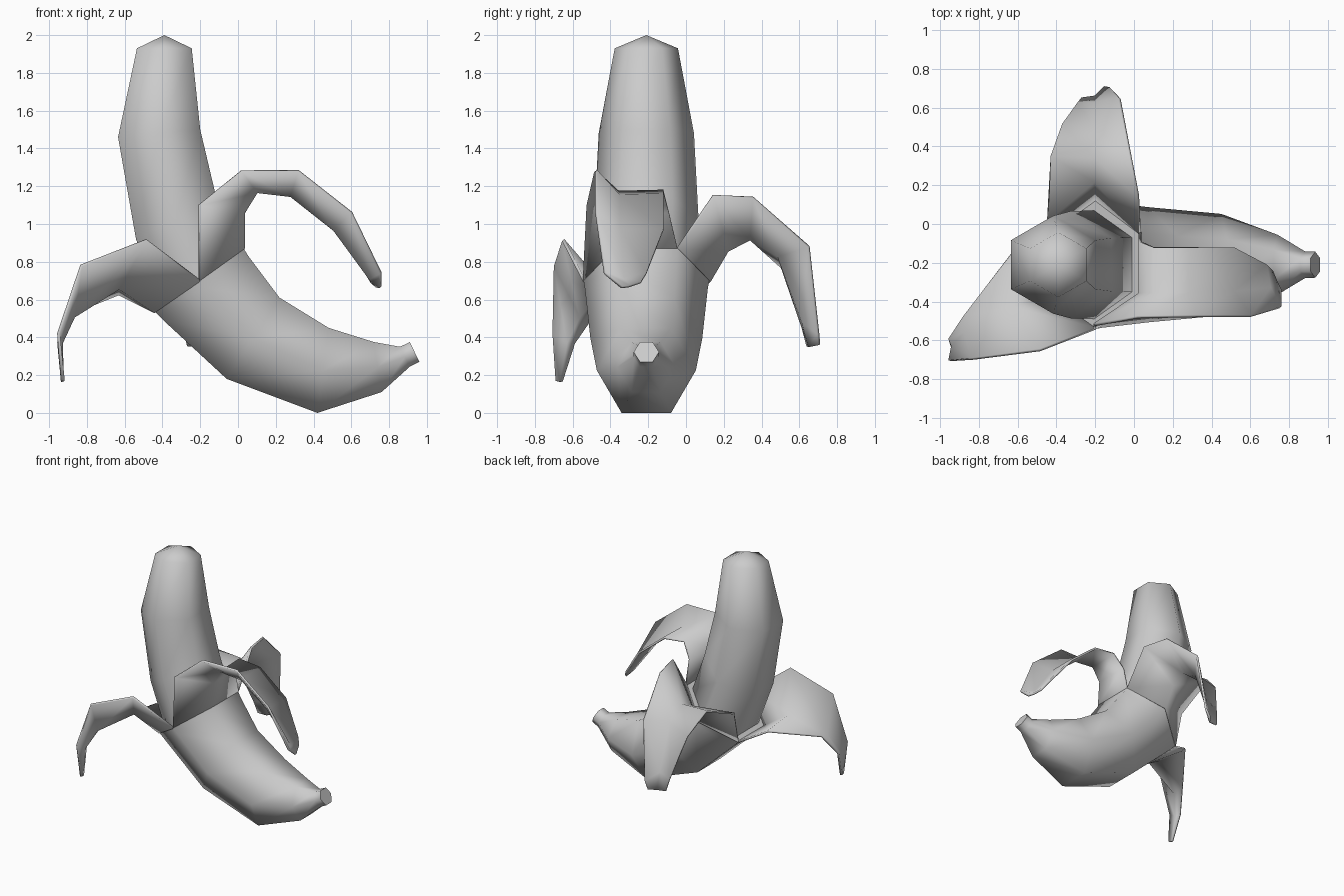
import bpy, math
from mathutils import Vector

YC = -0.21  # centre plane of the fruit


def make(name, verts, faces, angle=75):
    me = bpy.data.meshes.new(name)
    me.from_pydata(verts, [], faces)
    ob = bpy.data.objects.new(name, me)
    bpy.context.collection.objects.link(ob)
    bpy.ops.object.select_all(action='DESELECT')
    ob.select_set(True)
    bpy.context.view_layer.objects.active = ob
    bpy.ops.object.mode_set(mode='EDIT')
    bpy.ops.mesh.select_all(action='SELECT')
    bpy.ops.mesh.normals_make_consistent(inside=False)
    bpy.ops.object.mode_set(mode='OBJECT')
    bpy.ops.object.shade_smooth_by_angle(angle=math.radians(angle))
    return ob


def hex_tube(name, rings, tip=None):
    """Skin hexagonal rings, each given by its two outline points (x, z) in the front view."""
    verts, faces = [], []
    for (x0, z0), (x1, z1) in rings:
        a = Vector((x1 - x0, z1 - z0)) / 2
        for k in range(6):
            t = math.radians(30 + 60 * k)
            c = math.cos(t) / math.cos(math.radians(30))
            r = a.length / math.cos(math.radians(30))
            verts.append(((x0 + x1) / 2 + a.x * c, YC + r * math.sin(t), (z0 + z1) / 2 + a.y * c))
    for i in range(len(rings) - 1):
        for k in range(6):
            n = (k + 1) % 6
            faces.append((i * 6 + k, i * 6 + n, i * 6 + 6 + n, i * 6 + 6 + k))
    last = (len(rings) - 1) * 6
    if tip:
        verts.append((tip[0], YC, tip[1]))
        faces += [(last + k, last + (k + 1) % 6, len(verts) - 1) for k in range(6)]
    else:
        faces.append(tuple(range(last, last + 6)))
    faces.append(tuple(range(5, -1, -1)))
    return make(name, verts, faces)


def petal(name, *edges):
    """Folded strip through edge, ridge and edge (points as x, z, y), with a little thickness."""
    n = len(edges[0])
    verts = [(x, y, z) for e in edges for x, z, y in e]
    faces = [(j * n + i, j * n + i + 1, j * n + n + i + 1, j * n + n + i)
             for j in range(2) for i in range(n - 1)]
    ob = make(name, verts, faces)
    mod = ob.modifiers.new("thickness", 'SOLIDIFY')
    mod.thickness = 0.016
    mod.offset = 0
    return ob


# Fruit flesh
hex_tube("fruit", [((-0.40, 0.55), (-0.01, 0.84)), ((-0.54, 0.92), (-0.115, 1.14)),
                   ((-0.635, 1.46), (-0.20, 1.50)), ((-0.535, 1.93), (-0.245, 1.93))],
         tip=(-0.39, 2.0))

# Closed lower peel with stalk
hex_tube("lower_peel", [((-0.44, 0.535), (0.03, 0.87)), ((-0.395, 0.49), (0.055, 0.83)),
                        ((-0.06, 0.18), (0.22, 0.61)), ((0.42, 0.0), (0.48, 0.45)),
                        ((0.76, 0.11), (0.72, 0.375)), ((0.91, 0.245), (0.858, 0.35)),
                        ((0.96, 0.27), (0.91, 0.375))])

# Peeled strips: front/right, back and left
petal("right_peel_strip",
      [(-0.205, 0.70, -0.54), (-0.205, 1.10, -0.52), (0.02, 1.28, -0.48), (0.32, 1.28, -0.475),
       (0.60, 1.06, -0.475), (0.755, 0.74, -0.43), (0.755, 0.665, -0.34)],
      [(0.03, 0.87, -0.375), (0.03, 1.06, -0.36), (0.10, 1.17, -0.36), (0.28, 1.15, -0.355),
       (0.51, 0.97, -0.35), (0.70, 0.71, -0.33), (0.735, 0.67, -0.30)],
      [(0.03, 0.87, -0.045), (0.03, 1.06, -0.09), (0.10, 1.175, -0.12), (0.28, 1.155, -0.12),
       (0.51, 0.97, -0.12), (0.68, 0.74, -0.21), (0.71, 0.69, -0.24)])
petal("back_peel_strip",
      [(0.03, 0.87, -0.045), (0.02, 1.15, 0.145), (-0.02, 1.14, 0.355),
       (-0.075, 0.88, 0.65), (-0.12, 0.42, 0.70), (-0.15, 0.36, 0.705)],
      [(-0.20, 0.70, 0.125), (-0.20, 0.86, 0.22), (-0.20, 0.92, 0.34),
       (-0.20, 0.83, 0.49), (-0.20, 0.48, 0.62), (-0.20, 0.35, 0.655)],
      [(-0.44, 0.535, -0.045), (-0.445, 0.79, 0.02), (-0.43, 0.93, 0.35),
       (-0.37, 0.77, 0.51), (-0.29, 0.45, 0.62), (-0.27, 0.355, 0.645)])
petal("left_peel_strip",
      [(-0.20, 0.70, -0.54), (-0.485, 0.915, -0.65), (-0.83, 0.78, -0.695),
       (-0.95, 0.42, -0.705), (-0.925, 0.17, -0.69)],
      [(-0.44, 0.535, -0.375), (-0.63, 0.66, -0.43), (-0.87, 0.51, -0.56),
       (-0.935, 0.37, -0.63), (-0.93, 0.165, -0.67)],
      [(-0.44, 0.535, -0.045), (-0.63, 0.63, -0.15), (-0.88, 0.53, -0.48),
       (-0.95, 0.37, -0.59), (-0.93, 0.165, -0.655)])
